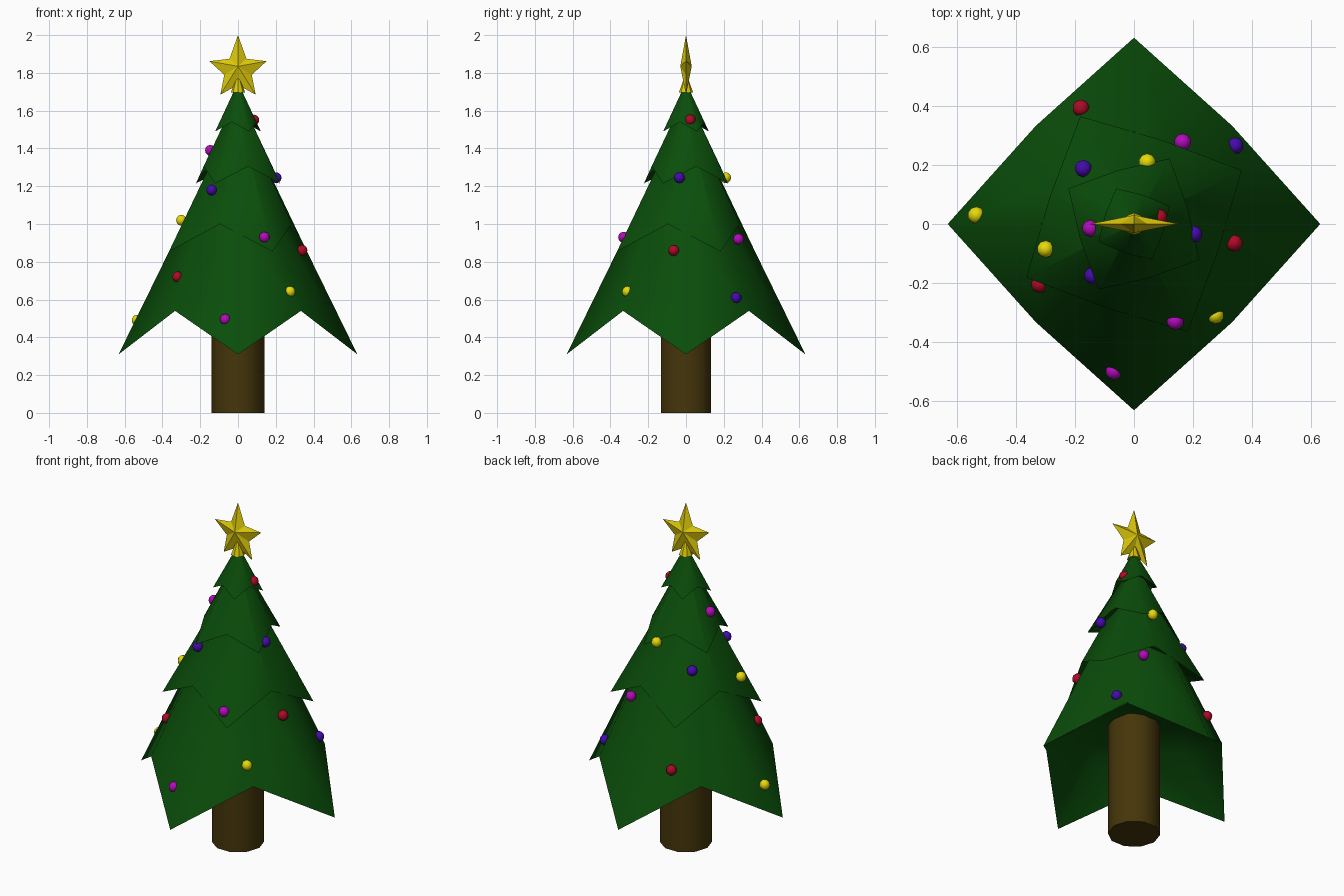
import bpy, bmesh, math

if "Cube" in bpy.data.objects:
    bpy.data.objects.remove(bpy.data.objects["Cube"])


def material(name, rgb):
    m = bpy.data.materials.new(name)
    m.diffuse_color = (*rgb, 1)
    m.use_nodes = True
    m.node_tree.nodes["Principled BSDF"].inputs["Base Color"].default_value = m.diffuse_color
    return m


GREEN = material("needles", (0.003, 0.075, 0.003))
BROWN = material("bark", (0.06, 0.036, 0.003))
GOLD = material("gold", (0.72, 0.58, 0.003))
BALL = {
    "red": material("red", (0.42, 0.003, 0.02)),
    "purple": material("purple", (0.45, 0.003, 0.5)),
    "blue": material("blue", (0.06, 0.003, 0.42)),
    "yellow": material("yellow", (0.8, 0.7, 0.003)),
}


def finish(ob, mat, smooth=None):
    ob.data.materials.append(mat)
    if smooth:
        bpy.ops.object.select_all(action='DESELECT')
        ob.select_set(True)
        bpy.context.view_layer.objects.active = ob
        bpy.ops.object.shade_smooth_by_angle(angle=math.radians(smooth))
    return ob


def mesh_object(name, verts, faces, mat, smooth=None):
    me = bpy.data.meshes.new(name)
    me.from_pydata(verts, [], faces)
    bm = bmesh.new()
    bm.from_mesh(me)
    bmesh.ops.recalc_face_normals(bm, faces=bm.faces)
    bm.to_mesh(me)
    bm.free()
    ob = bpy.data.objects.new(name, me)
    bpy.context.collection.objects.link(ob)
    return finish(ob, mat, smooth)


def cone(name, sides, r1, r2, z0, z1, mat, smooth=None):
    bpy.ops.mesh.primitive_cone_add(vertices=sides, radius1=r1, radius2=r2, depth=z1 - z0,
                                    location=(0, 0, (z0 + z1) / 2),
                                    rotation=(0, 0, math.pi / 2))
    ob = bpy.context.object
    ob.name = name
    return finish(ob, mat, smooth)


# Branch tier: four-cornered zigzag skirt narrowing towards z_top, with a recessed
# underside. "cut" is the fraction of the rim size at which the skirt stops (0 = apex).
def tier(name, angle, r_corner, z_corner, r_mid, z_mid, z_top, cut=0.03):
    def ring(scale, height):
        pts = []
        for i in range(8):
            r, z = (r_mid, z_mid) if i % 2 else (r_corner, z_corner)
            a = math.radians(angle + 45 * i)
            pts.append((r * scale * math.cos(a), r * scale * math.sin(a), height(z)))
        return pts

    roof = z_corner + (z_top - z_corner) * 0.27
    verts = ring(cut, lambda z: z_top + (z - z_top) * cut)
    verts += ring(1, lambda z: z)
    verts += ring(0.56, lambda z: roof + (z - z_mid) * 0.15)
    verts.append((0, 0, roof + 0.02))
    faces = []
    for i in range(8):
        j = (i + 1) % 8
        faces += [(i, 8 + i, 8 + j, j), (8 + i, 16 + i, 16 + j, 8 + j), (16 + i, 24, 16 + j)]
    return mesh_object(name, verts, faces, GREEN, 110)


tier("bottom_branches", 0, 0.632, 0.31, 0.471, 0.54, 1.60, 0.5)
tier("lower_branches", 26.5, 0.408, 0.855, 0.30, 1.0, 1.62)
tier("upper_branches", 61.5, 0.253, 1.215, 0.19, 1.305, 1.69)
tier("top_branches", 26.5, 0.135, 1.49, 0.103, 1.54, 1.75)

# Trunk and star socket
cone("trunk", 10, 0.14, 0.14, 0, 0.75, BROWN, 40)
cone("star_socket", 8, 0.038, 0.004, 1.695, 1.79, GOLD)

# Five-pointed faceted star with a longer top point
ZC, R = 1.813, 0.159
verts = [(0, -0.03, 1.835), (0, 0.03, 1.835)]
faces = []
for i in range(10):
    r = R * 0.48 if i % 2 else R
    a = math.pi / 2 + i * math.pi / 5
    z = 2.0 if i == 0 else ZC + r * math.sin(a)
    verts.append((r * math.cos(a), 0, z))
    j = (i + 1) % 10
    faces += [(0, 2 + i, 2 + j), (1, 2 + j, 2 + i)]
mesh_object("star", verts, faces, GOLD)

# Baubles
BAUBLES = [
    ("red", -0.18, 0.393, 0.62), ("red", -0.32, -0.205, 0.72),
    ("red", 0.34, -0.065, 0.86), ("red", 0.085, 0.022, 1.55),
    ("purple", 0.165, 0.278, 0.92), ("purple", -0.147, -0.015, 1.39),
    ("purple", -0.068, -0.50, 0.495), ("purple", 0.14, -0.33, 0.93),
    ("blue", 0.343, 0.265, 0.61), ("blue", -0.172, 0.188, 1.125),
    ("blue", -0.14, -0.175, 1.18), ("blue", 0.203, -0.035, 1.245),
    ("yellow", 0.045, 0.21, 1.245), ("yellow", -0.535, 0.03, 0.49),
    ("yellow", -0.30, -0.085, 1.02), ("yellow", 0.276, -0.31, 0.642),
]
for n, (col, x, y, z) in enumerate(BAUBLES):
    bpy.ops.mesh.primitive_uv_sphere_add(segments=10, ring_count=6, radius=0.029, location=(x, y, z))
    ob = bpy.context.object
    ob.name = f"bauble_{col}_{n + 1}"
    finish(ob, BALL[col], 60)
